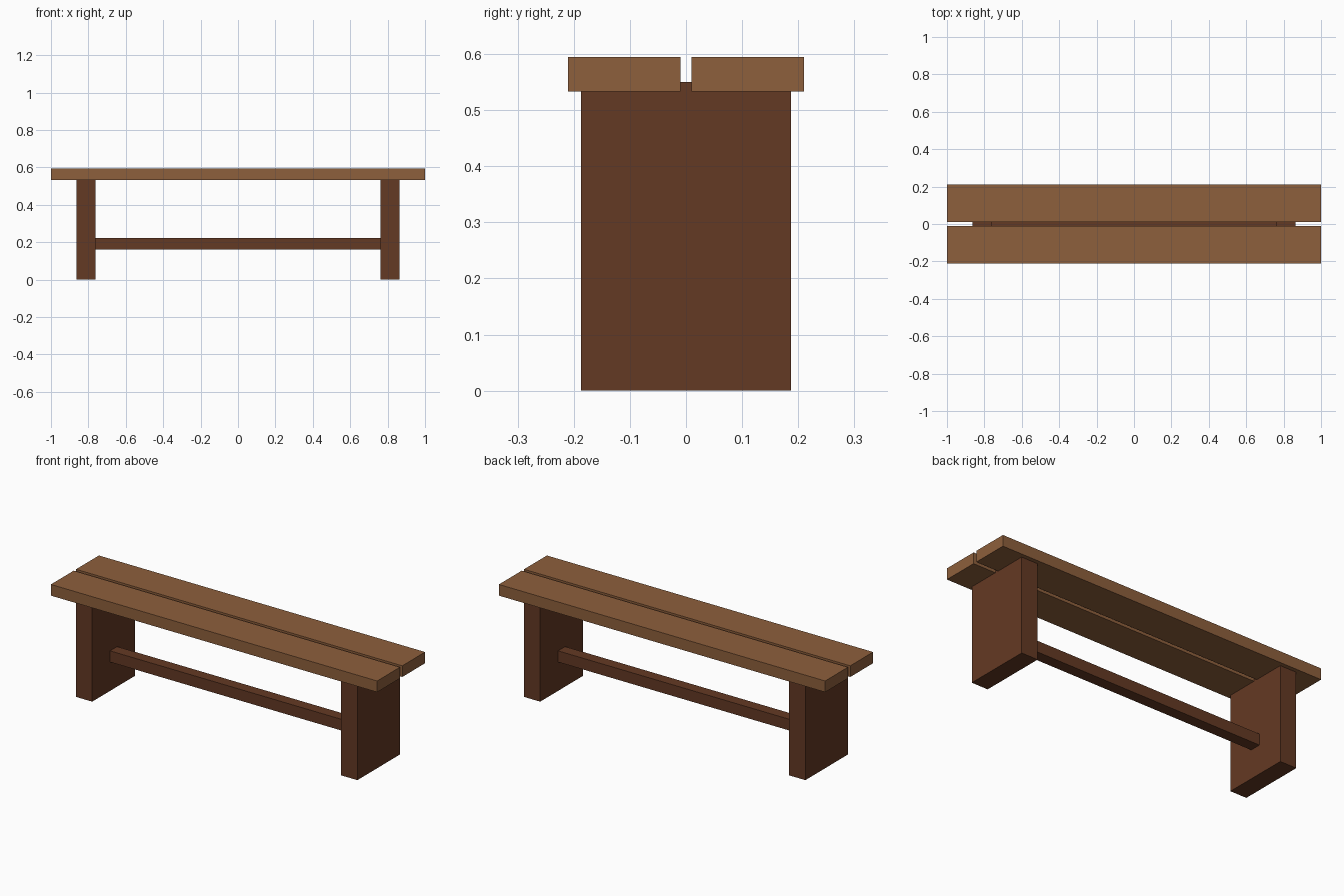
import bpy

if "Cube" in bpy.data.objects:
    bpy.data.objects.remove(bpy.data.objects["Cube"])


def material(name, rgb):
    m = bpy.data.materials.new(name)
    m.diffuse_color = (*rgb, 1.0)
    m.use_nodes = True
    m.node_tree.nodes["Principled BSDF"].inputs["Base Color"].default_value = m.diffuse_color
    return m


light_wood = material("light wood", (0.27, 0.115, 0.045))
dark_wood = material("dark wood", (0.127, 0.041, 0.017))


def box(name, lo, hi, mat):
    """Box between two opposite corners."""
    bpy.ops.mesh.primitive_cube_add(size=1, location=[(a + b) / 2 for a, b in zip(lo, hi)])
    ob = bpy.context.object
    ob.name = name
    ob.scale = [b - a for a, b in zip(lo, hi)]
    bpy.ops.object.transform_apply(location=False, rotation=False, scale=True)
    ob.data.materials.append(mat)
    return ob


# Two seat planks with a narrow gap between them
box("front_seat_plank", (-1, -0.21, 0.533), (1, -0.01, 0.595), light_wood)
box("back_seat_plank", (-1, 0.01, 0.533), (1, 0.21, 0.595), light_wood)

# Slab legs, rising slightly into the planks
box("left_leg", (-0.863, -0.187, 0), (-0.763, 0.187, 0.55), dark_wood)
box("right_leg", (0.763, -0.187, 0), (0.863, 0.187, 0.55), dark_wood)

# Stretcher between the legs
box("stretcher", (-0.763, -0.031, 0.16), (0.763, 0.031, 0.222), dark_wood)
